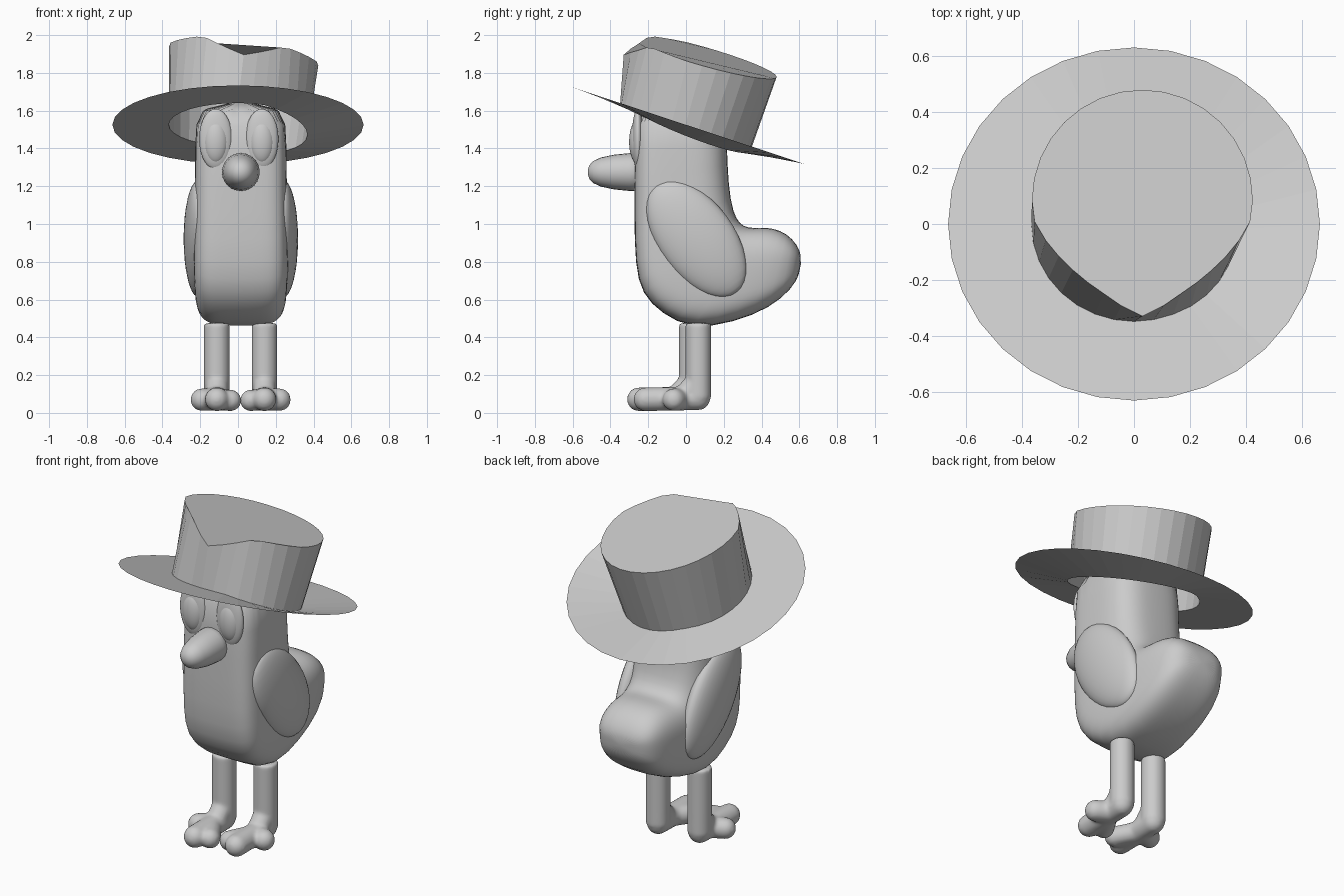
import bpy, bmesh, math
from mathutils import Vector, Matrix

cube = bpy.data.objects.get("Cube")
if cube:
    bpy.data.objects.remove(cube)

GREY = (0.6, 0.6, 0.6, 1)
mat = bpy.data.materials.new("plain grey")
mat.use_nodes = True
mat.diffuse_color = GREY
mat.node_tree.nodes["Principled BSDF"].inputs["Base Color"].default_value = GREY
CX = 0.015  # body centre line


def finish(name, bm, smooth=True, normals=True):
    if normals:
        bmesh.ops.recalc_face_normals(bm, faces=bm.faces)
    for f in bm.faces:
        f.smooth = smooth
    mesh = bpy.data.meshes.new(name)
    bm.to_mesh(mesh)
    bm.free()
    mesh.materials.append(mat)
    ob = bpy.data.objects.new(name, mesh)
    bpy.context.collection.objects.link(ob)
    return ob


def loft(bm, rings, cap_start=True, cap_end=True):
    rows = [[bm.verts.new(p) for p in ring] for ring in rings]
    n = len(rows[0])
    for a, b in zip(rows, rows[1:]):
        for i in range(n):
            j = (i + 1) % n
            bm.faces.new((a[i], a[j], b[j], b[i]))
    if cap_start:
        bm.faces.new(rows[0][::-1])
    if cap_end:
        bm.faces.new(rows[-1])


def ellipsoid(name, centre, radii, rot=None):
    bm = bmesh.new()
    bmesh.ops.create_uvsphere(bm, u_segments=32, v_segments=18, radius=1)
    m = Matrix.Translation(centre) @ (rot or Matrix()) @ Matrix.Diagonal((*radii, 1))
    bmesh.ops.transform(bm, matrix=m, verts=bm.verts)
    return finish(name, bm)


def tube(bm, a, b, r, round_ends=True):
    a, b = Vector(a), Vector(b)
    rot = (b - a).to_track_quat('Z', 'Y').to_matrix().to_4x4()
    bmesh.ops.create_cone(bm, cap_ends=True, segments=24, radius1=r, radius2=r,
                          depth=(b - a).length,
                          matrix=Matrix.Translation((a + b) / 2) @ rot)
    if round_ends:
        for p in (a, b):
            bmesh.ops.create_uvsphere(bm, u_segments=24, v_segments=12, radius=r,
                                      matrix=Matrix.Translation(p))


# Body: sections along a spine that bends from the head into the tail, boxy in front
# each section: front (y, z), back (y, z), half width, front squareness
sections = [
    ((-0.27, 1.66), (0.21, 1.66), 0.242, 0.48),
    ((-0.272, 1.40), (0.217, 1.42), 0.242, 0.46),
    ((-0.275, 1.05), (0.225, 1.20), 0.245, 0.44),
    ((-0.27, 0.78), (0.25, 1.06), 0.25, 0.42),
    ((-0.235, 0.63), (0.285, 1.00), 0.252, 0.42),
    ((-0.13, 0.525), (0.33, 0.978), 0.247, 0.44),
    ((0.03, 0.442), (0.39, 0.982), 0.242, 0.48),
    ((0.25, 0.477), (0.46, 0.98), 0.23, 0.56),
    ((0.445, 0.555), (0.535, 0.95), 0.21, 0.62),
    ((0.56, 0.655), (0.59, 0.89), 0.17, 0.68),
    ((0.605, 0.74), (0.612, 0.83), 0.09, 0.75),
]


def power(v, e):
    return math.copysign(abs(v) ** e, v)


bm = bmesh.new()
rings = []
for front, back, w, square in sections:
    f, b = Vector((CX, *front)), Vector((CX, *back))
    ring = []
    for i in range(32):
        a = math.tau * i / 32
        e = square if i > 16 else 0.66
        p = (f + b) / 2 + (b - f) / 2 * power(math.sin(a), e)
        p.x += w * power(math.cos(a), e)
        ring.append(p)
    rings.append(ring)
loft(bm, rings)
body = finish("body", bm)
sub = body.modifiers.new("rounding", 'SUBSURF')
sub.levels = sub.render_levels = 1

# Hat: brim sags beside the crown, crown leans back and has a pinched front
TILT = Matrix.Rotation(math.radians(-18.3), 4, 'X')
N = 32


def brim_ring(r, sag):
    ring = []
    for i in range(N):
        t = math.tau * i / N
        off = abs((math.degrees(t) - 25 + 180) % 360 - 180)
        drop = sag * math.cos(math.radians(min(off, 95) * 90 / 95))
        ring.append(Vector((0, 0, 1.525)) + TILT @ Vector((r * math.cos(t), r * math.sin(t), -drop)))
    return ring


def crown_top():
    ring = []
    for i in range(N):
        t = math.tau * i / N
        d = abs(math.degrees(math.atan2(math.cos(t), -math.sin(t))))
        r = 0.395
        if d < 80:
            r *= 1 - 0.11 * math.sin(math.pi * d / 80) + 0.05 * max(0, 1 - d / 20)
        x, y = 0.03 + r * math.cos(t), 0.085 + r * math.sin(t)
        dent = 0.11 * max(0, 1 - d / 38)
        ring.append((x, y, 1.88 - 0.28 * (y - 0.12) - 0.13 * (x - 0.03) - dent))
    return ring


bm = bmesh.new()
loft(bm, [brim_ring(0.665, 0), brim_ring(0.367, 0.06), crown_top()], cap_start=False)
finish("hat", bm, smooth=False, normals=False)

# Beak: blunt turned profile (y, radius)
bm = bmesh.new()
profile = [(-0.22, 0.1), (-0.30, 0.1), (-0.38, 0.092), (-0.45, 0.077),
           (-0.49, 0.059), (-0.512, 0.036), (-0.52, 0.012)]
loft(bm, [[(CX + r * math.cos(math.tau * i / 24), y, 1.275 + r * math.sin(math.tau * i / 24))
           for i in range(24)] for y, r in profile])
finish("beak", bm)

# Eyes and wings, one of each per side
for side, label in ((1, "left"), (-1, "right")):
    ex = 0.004 + side * 0.122
    ellipsoid(label + "_eye_rim", (ex, -0.255, 1.45), (0.088, 0.032, 0.16))
    ellipsoid(label + "_eye", (ex, -0.255, 1.435), (0.066, 0.046, 0.117))
    lean = Matrix.Rotation(math.atan2(0.42, 0.57), 4, 'X')
    ellipsoid(label + "_wing", (CX + side * 0.225, 0.055, 0.922), (0.078, 0.2, 0.355), lean)

# Legs with three-toed feet, fused into one soft surface
for label, side, x, y in (("left", 1, 0.14, 0.065), ("right", -1, -0.112, 0.03)):
    bm = bmesh.new()
    heel = (x, y, 0.077)
    tube(bm, heel, (x, y, 0.475), 0.068, False)
    tube(bm, (x, y, 0.17), (x, y - 0.08, 0.085), 0.06)
    tube(bm, heel, (x, y - 0.28, 0.072), 0.063)
    tube(bm, (x, y - 0.09, 0.072), (x + side * 0.08, y - 0.13, 0.07), 0.06)
    tube(bm, (x, y - 0.12, 0.072), (x - side * 0.073, y - 0.24, 0.066), 0.057)
    leg = finish(label + "_leg", bm)
    rm = leg.modifiers.new("fuse", 'REMESH')
    rm.mode = 'VOXEL'
    rm.voxel_size = 0.01
    rm.use_smooth_shade = True
    sm = leg.modifiers.new("soften", 'SMOOTH')
    sm.factor, sm.iterations = 0.5, 8
